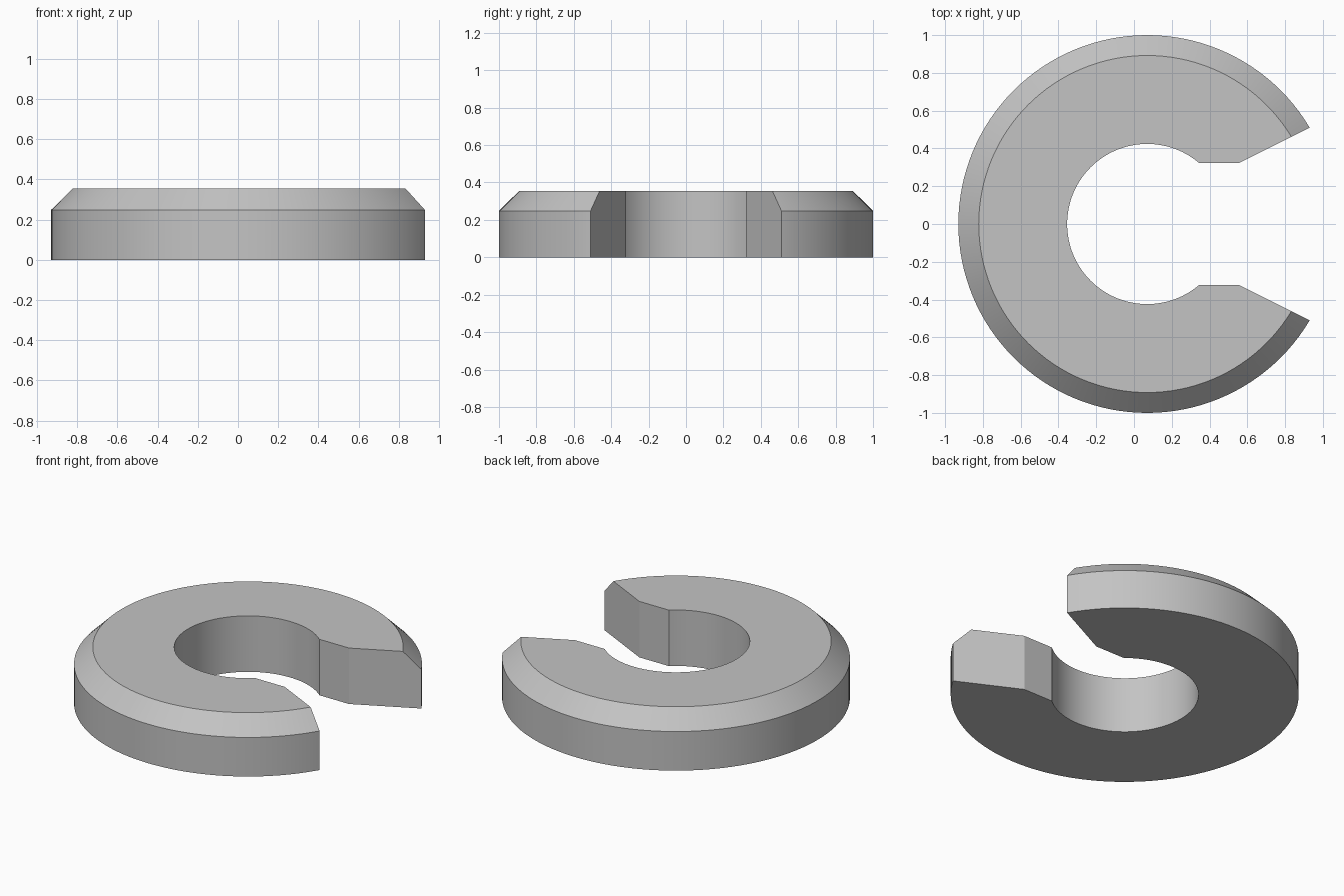
import bpy
import bmesh
import math

SEGMENTS = 128
CENTRE_X = 0.07
HEIGHT = 0.355
SHOULDER = 0.248
OUTER, TOP_OUTER, BORE = 1.0, 0.892, 0.424

cube = bpy.data.objects.get("Cube")
if cube:
    bpy.data.objects.remove(cube, do_unlink=True)


def make_object(name, bm):
    bmesh.ops.recalc_face_normals(bm, faces=bm.faces)
    mesh = bpy.data.meshes.new(name)
    bm.to_mesh(mesh)
    bm.free()
    obj = bpy.data.objects.new(name, mesh)
    bpy.context.collection.objects.link(obj)
    return obj


# Chamfered ring, turned from its cross-section
bm = bmesh.new()
profile = [(BORE, 0), (OUTER, 0), (OUTER, SHOULDER), (TOP_OUTER, HEIGHT), (BORE, HEIGHT)]
verts = [bm.verts.new((CENTRE_X + r, 0, z)) for r, z in profile]
edges = [bm.edges.new((verts[i - 1], verts[i])) for i in range(len(verts))]
bmesh.ops.spin(bm, geom=verts + edges, cent=(CENTRE_X, 0, 0), axis=(0, 0, 1),
               angle=math.tau, steps=SEGMENTS, use_merge=True)
bmesh.ops.remove_doubles(bm, verts=bm.verts, dist=0.0001)
ring = make_object("slotted_washer", bm)

# Slot cutter: straight throat that flares towards the opening
bm = bmesh.new()
half = [(CENTRE_X, 0.322), (0.553, 0.322), (1.2, 0.6455)]
outline = half + [(x, -y) for x, y in reversed(half)]
face = bm.faces.new([bm.verts.new((x, y, -0.2)) for x, y in outline])
extruded = bmesh.ops.extrude_face_region(bm, geom=[face])
top_verts = [v for v in extruded["geom"] if isinstance(v, bmesh.types.BMVert)]
bmesh.ops.translate(bm, verts=top_verts, vec=(0, 0, 0.8))
cutter = make_object("slot_cutter", bm)
cutter.hide_render = True

# Cut the slot and discard the cutter
bpy.ops.object.select_all(action="DESELECT")
bpy.context.view_layer.objects.active = ring
ring.select_set(True)
cut = ring.modifiers.new("slot", "BOOLEAN")
cut.operation = "DIFFERENCE"
cut.solver = "EXACT"
cut.object = cutter
bpy.ops.object.modifier_apply(modifier=cut.name)
bpy.data.objects.remove(cutter, do_unlink=True)

# Plain grey finish
grey = bpy.data.materials.new("light_grey")
grey.use_nodes = True
colour = (0.55, 0.55, 0.55, 1)
grey.diffuse_color = colour
grey.node_tree.nodes["Principled BSDF"].inputs["Base Color"].default_value = colour
ring.data.materials.clear()
ring.data.materials.append(grey)

bpy.ops.object.shade_smooth_by_angle(angle=math.radians(20))
